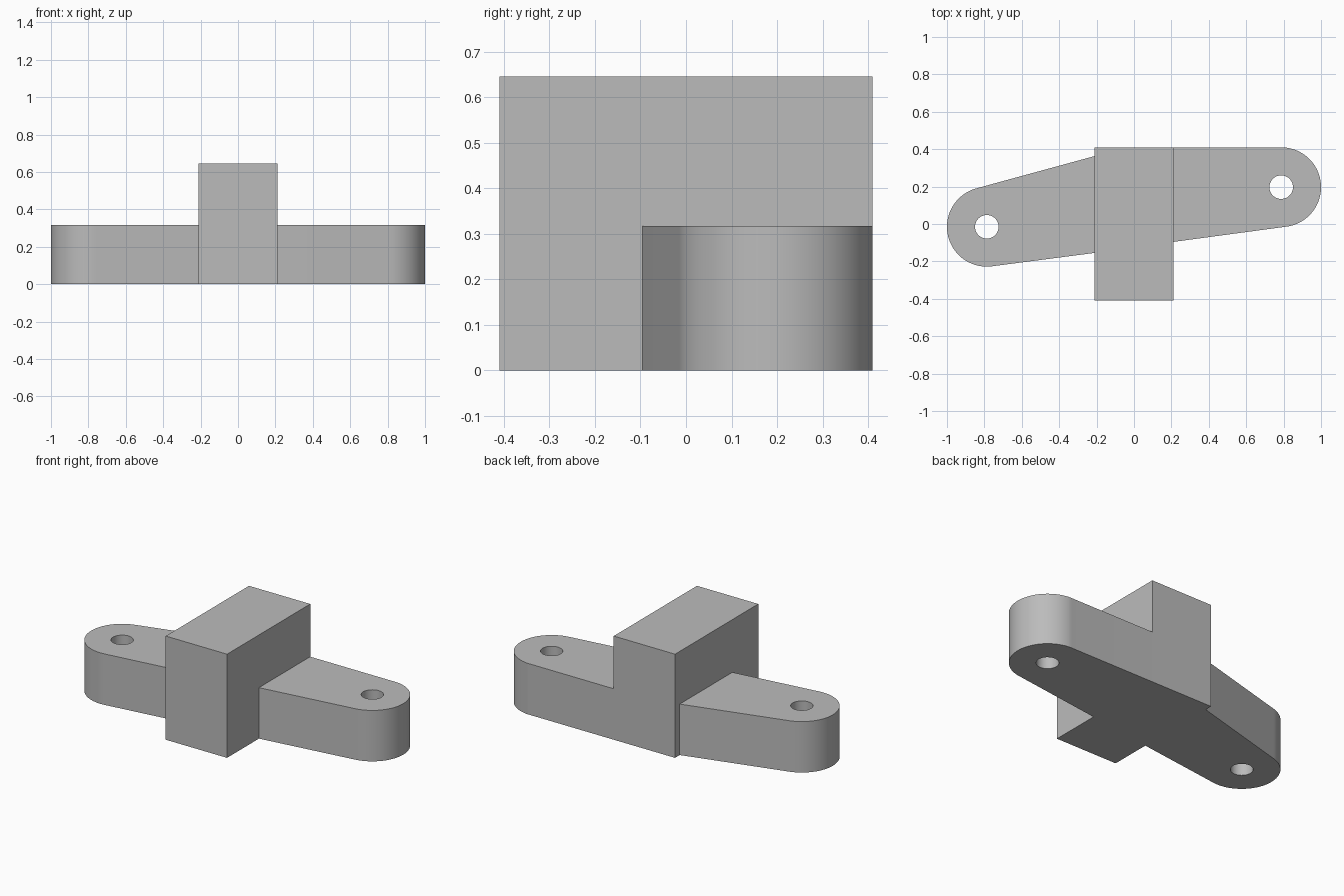
import bpy, bmesh, math

if "Cube" in bpy.data.objects:
    bpy.data.objects.remove(bpy.data.objects["Cube"])

ARM_H, BLOCK_H = 0.317, 0.645
BLOCK_X, BLOCK_Y = 0.211, 0.409
LUG_R, HOLE_R = 0.213, 0.063
RIGHT, LEFT = (0.787, 0.197), (-0.787, -0.015)

grey = bpy.data.materials.new("plain grey")
grey.diffuse_color = (0.5, 0.5, 0.5, 1)
grey.use_nodes = True
grey.node_tree.nodes["Principled BSDF"].inputs["Base Color"].default_value = grey.diffuse_color


def prism(name, points, z0, z1):
    """Extrude a counter-clockwise outline from z0 to z1."""
    bm = bmesh.new()
    base = bm.faces.new([bm.verts.new((x, y, z0)) for x, y in points])
    top = bmesh.ops.extrude_face_region(bm, geom=[base], use_keep_orig=True)
    verts = [g for g in top["geom"] if isinstance(g, bmesh.types.BMVert)]
    bmesh.ops.translate(bm, verts=verts, vec=(0, 0, z1 - z0))
    bmesh.ops.recalc_face_normals(bm, faces=bm.faces)
    mesh = bpy.data.meshes.new(name)
    bm.to_mesh(mesh)
    bm.free()
    mesh.materials.append(grey)
    obj = bpy.data.objects.new(name, mesh)
    bpy.context.collection.objects.link(obj)
    return obj


def arc(centre, r, a0, a1, n):
    """Points on an arc, angles in degrees, both ends included."""
    angles = [math.radians(a0 + (a1 - a0) * i / n) for i in range(n + 1)]
    return [(centre[0] + r * math.cos(a), centre[1] + r * math.sin(a)) for a in angles]


# Central block
block = prism("mounting_bracket", [(-BLOCK_X, -BLOCK_Y), (BLOCK_X, -BLOCK_Y),
                                   (BLOCK_X, BLOCK_Y), (-BLOCK_X, BLOCK_Y)], 0, BLOCK_H)

# Tapered arms, each running from inside the block to a rounded lug
right_end = arc(RIGHT, LUG_R, -82.1, 90, 48)
right_end[-1] = (RIGHT[0], BLOCK_Y)
right_arm = prism("right_arm", [(0, BLOCK_Y), (0, -0.124)] + right_end, 0, ARM_H)
left_arm = prism("left_arm", [(0, -0.127), (0, 0.421 - 0.03), (-BLOCK_X, 0.363)]
                 + arc(LEFT, LUG_R, 105.4, 277.4, 48), 0, ARM_H)

# Bolt holes
holes = [prism("bolt_hole_cutter", arc(c, HOLE_R, 0, 360, 48)[:-1], -0.1, ARM_H + 0.1)
         for c in (RIGHT, LEFT)]

# Join the arms to the block and drill the holes
tools = [(right_arm, 'UNION'), (left_arm, 'UNION')] + [(h, 'DIFFERENCE') for h in holes]
bpy.context.view_layer.objects.active = block
block.select_set(True)
for tool, operation in tools:
    mod = block.modifiers.new(operation.lower(), 'BOOLEAN')
    mod.object, mod.operation, mod.solver = tool, operation, 'EXACT'
    bpy.ops.object.modifier_apply(modifier=mod.name)
    bpy.data.objects.remove(tool, do_unlink=True)

bpy.ops.object.shade_smooth_by_angle(angle=math.radians(30))
